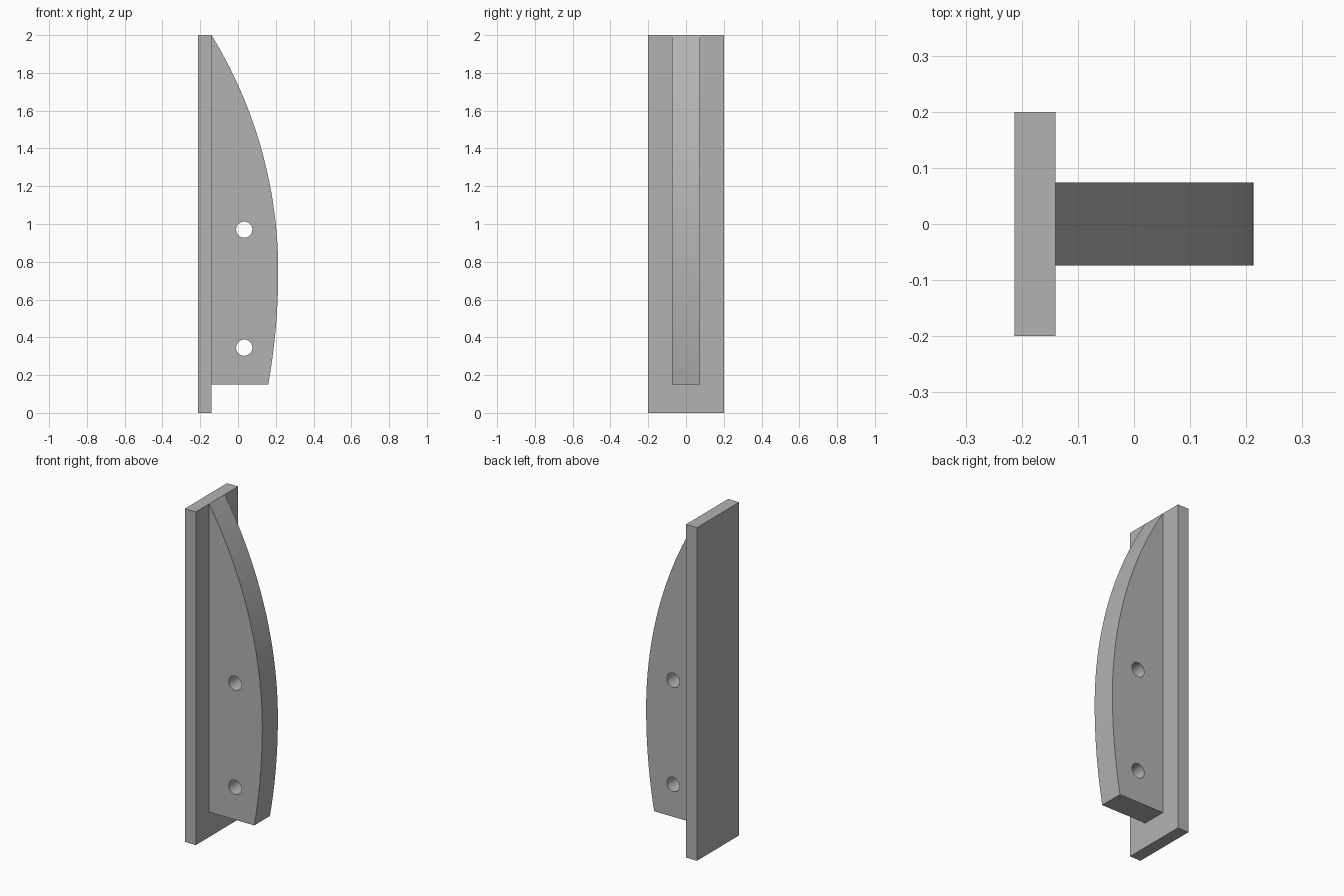
import bpy, bmesh, math
from mathutils import Matrix

if "Cube" in bpy.data.objects:
    bpy.data.objects.remove(bpy.data.objects["Cube"])

grey = bpy.data.materials.new("mid grey")
grey.use_nodes = True
colour = (0.45, 0.45, 0.45, 1)
grey.diffuse_color = colour
grey.node_tree.nodes["Principled BSDF"].inputs["Base Color"].default_value = colour


def add_object(name, bm):
    bmesh.ops.recalc_face_normals(bm, faces=bm.faces)
    mesh = bpy.data.meshes.new(name)
    bm.to_mesh(mesh)
    bm.free()
    mesh.materials.append(grey)
    obj = bpy.data.objects.new(name, mesh)
    bpy.context.collection.objects.link(obj)
    return obj


def smooth(obj):
    bpy.ops.object.select_all(action="DESELECT")
    obj.select_set(True)
    bpy.context.view_layer.objects.active = obj
    bpy.ops.object.shade_smooth_by_angle(angle=math.radians(30))


PLATE_X, FACE_X, TIP_X = -0.213, -0.14, 0.213
BELLY_Z, FIN_BOTTOM, TOP = 0.75, 0.15, 2.0
HALF_THICK = 0.074


# Flat back plate
bm = bmesh.new()
bmesh.ops.create_cube(bm, size=1)
bmesh.ops.scale(bm, vec=(FACE_X - PLATE_X, 0.4, TOP), verts=bm.verts)
bmesh.ops.translate(bm, vec=((FACE_X + PLATE_X) / 2, 0, TOP / 2), verts=bm.verts)
add_object("back_plate", bm)


# Curved edge: two arcs that meet at the widest point
def arc(z_end, x_end, steps):
    rise, sag = z_end - BELLY_Z, TIP_X - x_end
    radius = (rise * rise + sag * sag) / (2 * sag)
    sweep = math.asin(rise / radius)
    return [(TIP_X - radius * (1 - math.cos(sweep * i / steps)),
             BELLY_Z + radius * math.sin(sweep * i / steps)) for i in range(steps + 1)]


lower = arc(FIN_BOTTOM, 0.16, 12)
upper = arc(TOP, FACE_X, 28)
outline = [(FACE_X, FIN_BOTTOM)] + lower[::-1] + upper[1:]

# Fin with the outline extruded through its thickness
bm = bmesh.new()
face = bm.faces.new([bm.verts.new((x, -HALF_THICK, z)) for x, z in outline])
extruded = bmesh.ops.extrude_face_region(bm, geom=[face])
moved = [v for v in extruded["geom"] if isinstance(v, bmesh.types.BMVert)]
bmesh.ops.translate(bm, vec=(0, 2 * HALF_THICK, 0), verts=moved)
fin = add_object("curved_fin", bm)

# Two bolt holes through the fin
bm = bmesh.new()
for z in (0.345, 0.97):
    place = Matrix.Translation((0.033, 0, z)) @ Matrix.Rotation(math.pi / 2, 4, "X")
    bmesh.ops.create_cone(bm, cap_ends=True, segments=32, radius1=0.043,
                          radius2=0.043, depth=0.4, matrix=place)
cutter = add_object("hole_cutter", bm)
cut = fin.modifiers.new("bolt_holes", "BOOLEAN")
cut.operation = "DIFFERENCE"
cut.solver = "EXACT"
cut.object = cutter
bpy.context.view_layer.objects.active = fin
bpy.ops.object.modifier_apply(modifier=cut.name)
bpy.data.objects.remove(cutter)
smooth(fin)
